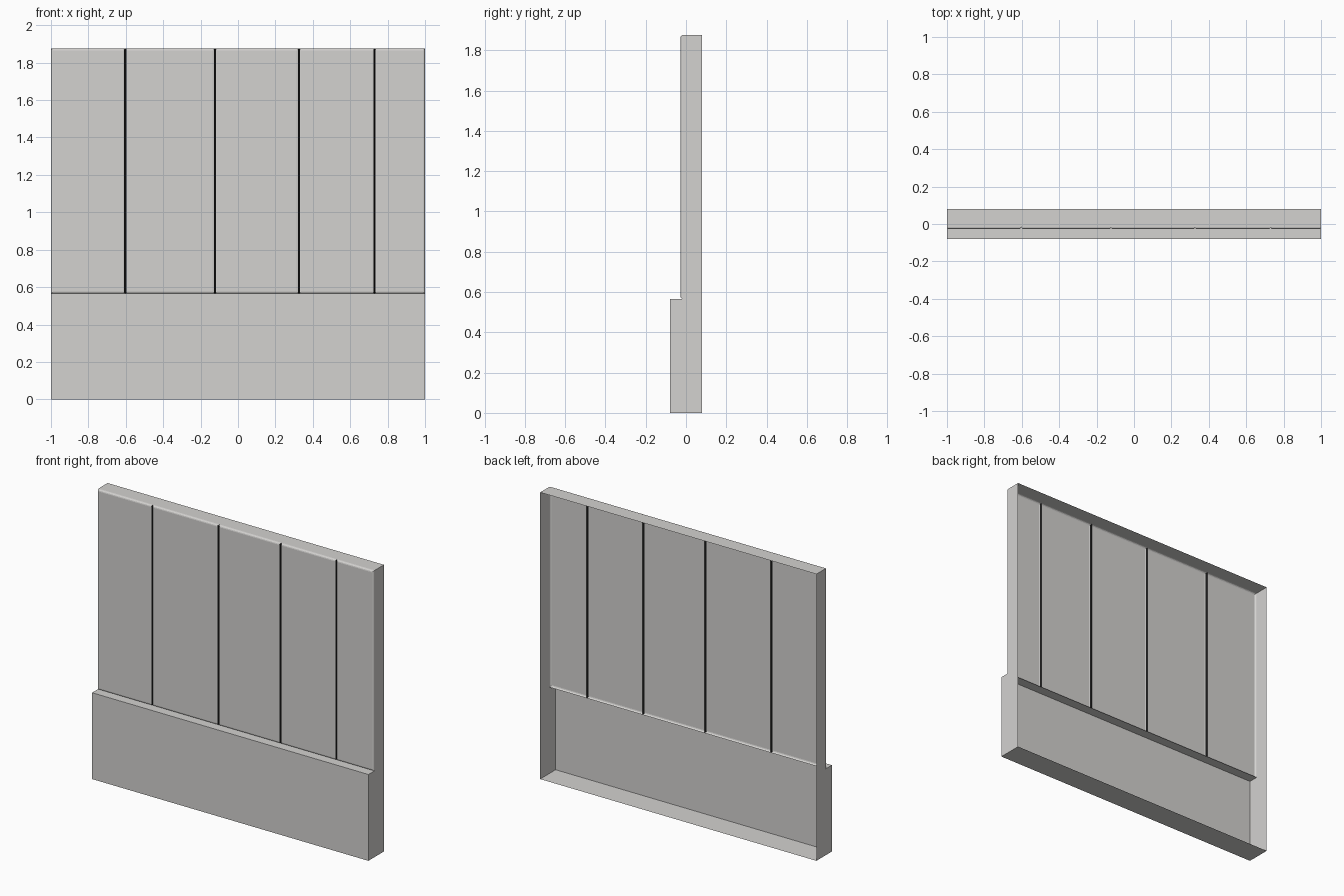
import bpy, bmesh, math

if "Cube" in bpy.data.objects:
    bpy.data.objects.remove(bpy.data.objects["Cube"])

H, LEDGE = 1.876, 0.565           # total height, top of the base board
BASE_Y, SEAM_Y, BACK_Y = -0.08, -0.015, 0.08
R = 0.012                         # rounding of the plank edges
SEAMS = [-1, -0.603, -0.123, 0.326, 0.73, 1]


def material(name, col):
    m = bpy.data.materials.new(name)
    m.diffuse_color = (*col, 1)
    m.use_nodes = True
    m.node_tree.nodes["Principled BSDF"].inputs["Base Color"].default_value = m.diffuse_color
    return m


grey = material("warm grey", (0.655, 0.645, 0.63))
dark = material("seam black", (0.01, 0.01, 0.01))


def make(name, bm):
    me = bpy.data.meshes.new(name)
    bm.to_mesh(me)
    bm.free()
    me.materials.append(grey)
    me.materials.append(dark)
    ob = bpy.data.objects.new(name, me)
    bpy.context.collection.objects.link(ob)
    return ob


# open-backed casing: L profile swept across x, front opening left for planks
bm = bmesh.new()
profile = [(SEAM_Y, H), (BACK_Y, H), (BACK_Y, 0), (BASE_Y, 0),
           (BASE_Y, LEDGE), (SEAM_Y, LEDGE)]
left = [bm.verts.new((-1, y, z)) for y, z in profile]
right = [bm.verts.new((1, y, z)) for y, z in profile]
bm.faces.new(left)
bm.faces.new(right[::-1])
for i in (0, 2, 3, 4):            # top, bottom, base front, ledge
    bm.faces.new((left[i], right[i], right[i + 1], left[i + 1]))
bm.normal_update()
for f in bm.faces:                # point every sheet outwards
    c = f.calc_center_median()
    n = f.normal
    if abs(n.x) > 0.5:
        out = n.x * c.x
    elif abs(n.y) > 0.5:
        out = -n.y
    else:
        out = n.z if c.z > 0.1 else -n.z
    if out < 0:
        f.normal_flip()
make("casing", bm)


# plank fronts with rounded rims, open at the back; black between planks
def plank(name, x0, x1):
    bm = bmesh.new()
    prev = None
    for k in range(4):
        a = math.pi / 2 * k / 3
        d, y = R * (1 - math.cos(a)), SEAM_Y - R * math.sin(a)
        ring = [bm.verts.new(p) for p in (
            (x0 + d, y, LEDGE + d), (x1 - d, y, LEDGE + d),
            (x1 - d, y, H - d), (x0 + d, y, H - d))]
        if prev:
            for i in range(4):
                j = (i + 1) % 4
                f = bm.faces.new((prev[i], prev[j], ring[j], ring[i]))
                inner = (i == 1 and x1 < 1) or (i == 3 and x0 > -1)
                f.material_index = int(inner and k < 3)
        prev = ring
    bm.faces.new(prev)
    make(name, bm)


for n, (x0, x1) in enumerate(zip(SEAMS, SEAMS[1:]), 1):
    plank(f"plank_{n}", x0, x1)
